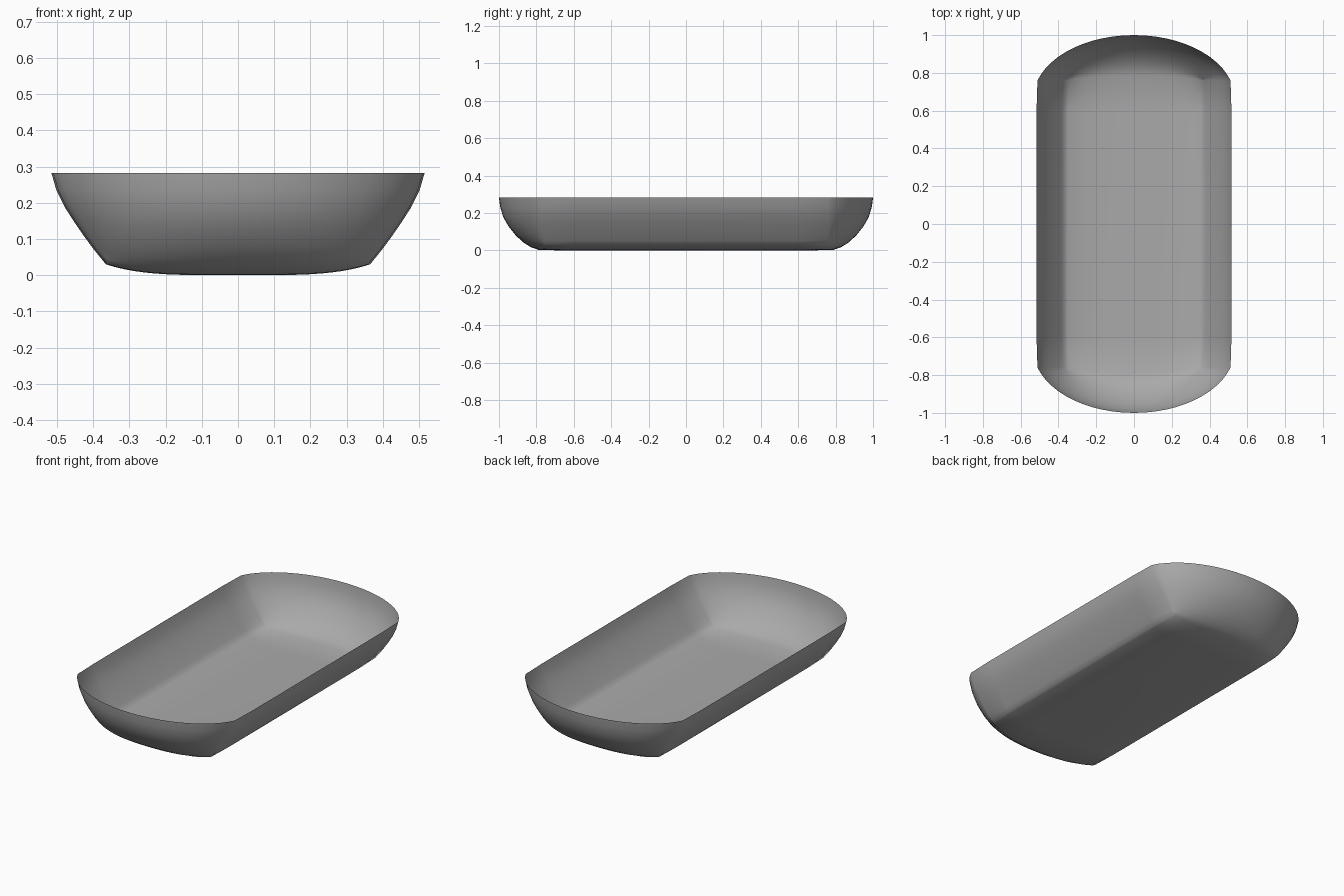
import bpy
import bmesh
from math import sin, cos, radians

cube = bpy.data.objects.get("Cube")
if cube:
    bpy.data.objects.remove(cube, do_unlink=True)

# Wall levels from floor edge to rim:
# side x, side z, end y, end z (at the middle of the rounded end)
LEVELS = [
    (0.36, 0.03, 0.785, 0.002),
    (0.378, 0.052, 0.83, 0.018),
    (0.395, 0.073, 0.87, 0.043),
    (0.42, 0.107, 0.91, 0.08),
    (0.445, 0.143, 0.95, 0.13),
    (0.472, 0.185, 0.978, 0.18),
    (0.497, 0.235, 0.994, 0.235),
    (0.511, 0.283, 1.0, 0.283),
]
CORNER_Y = 0.76
SPREAD = radians(73)
STEPS = 24
ANGLES = [SPREAD * (2 * i / STEPS - 1) for i in range(STEPS + 1)]


def point(level, angle, row):
    """Row 0 and 3 are the rounded ends, 1 and 2 the straight middle."""
    side_x, side_z, end_y, end_z = level
    s = sin(angle) / sin(SPREAD)
    bulge = (cos(angle) - cos(SPREAD)) / (1 - cos(SPREAD))
    z = end_z + (side_z - end_z) * s ** 4
    if row in (0, 3):
        y = CORNER_Y + (end_y - CORNER_Y) * bulge
        return (side_x * s, -y if row == 0 else y, z)
    return ((side_x + 0.005) * s, -0.6 if row == 1 else 0.6, z - 0.002 * (1 - s ** 4))


bm = bmesh.new()

# Floor: a shallow curved grid
floor = [[bm.verts.new(point(LEVELS[0], a, r)) for a in ANGLES] for r in range(4)]
for low, high in zip(floor, floor[1:]):
    for i in range(STEPS):
        bm.faces.new((low[i], high[i], high[i + 1], low[i + 1]))

# Walls: rings stacked from the floor edge to the rim
ring = floor[0] + [floor[1][-1], floor[2][-1]] + floor[3][::-1] + [floor[2][0], floor[1][0]]
first, last = ANGLES[0], ANGLES[-1]
path = ([(a, 0) for a in ANGLES] + [(last, 1), (last, 2)]
        + [(a, 3) for a in reversed(ANGLES)] + [(first, 2), (first, 1)])
for level in LEVELS[1:]:
    upper = [bm.verts.new(point(level, a, r)) for a, r in path]
    for i in range(len(path)):
        j = (i + 1) % len(path)
        bm.faces.new((ring[i], ring[j], upper[j], upper[i]))
    ring = upper

mesh = bpy.data.meshes.new("dish")
bm.to_mesh(mesh)
bm.free()
mesh.shade_smooth()

# Plain grey finish
grey = bpy.data.materials.new("grey")
grey.use_nodes = True
colour = (0.4, 0.4, 0.4, 1)
grey.diffuse_color = colour
grey.node_tree.nodes["Principled BSDF"].inputs["Base Color"].default_value = colour
mesh.materials.append(grey)

dish = bpy.data.objects.new("dish", mesh)
bpy.context.scene.collection.objects.link(dish)
